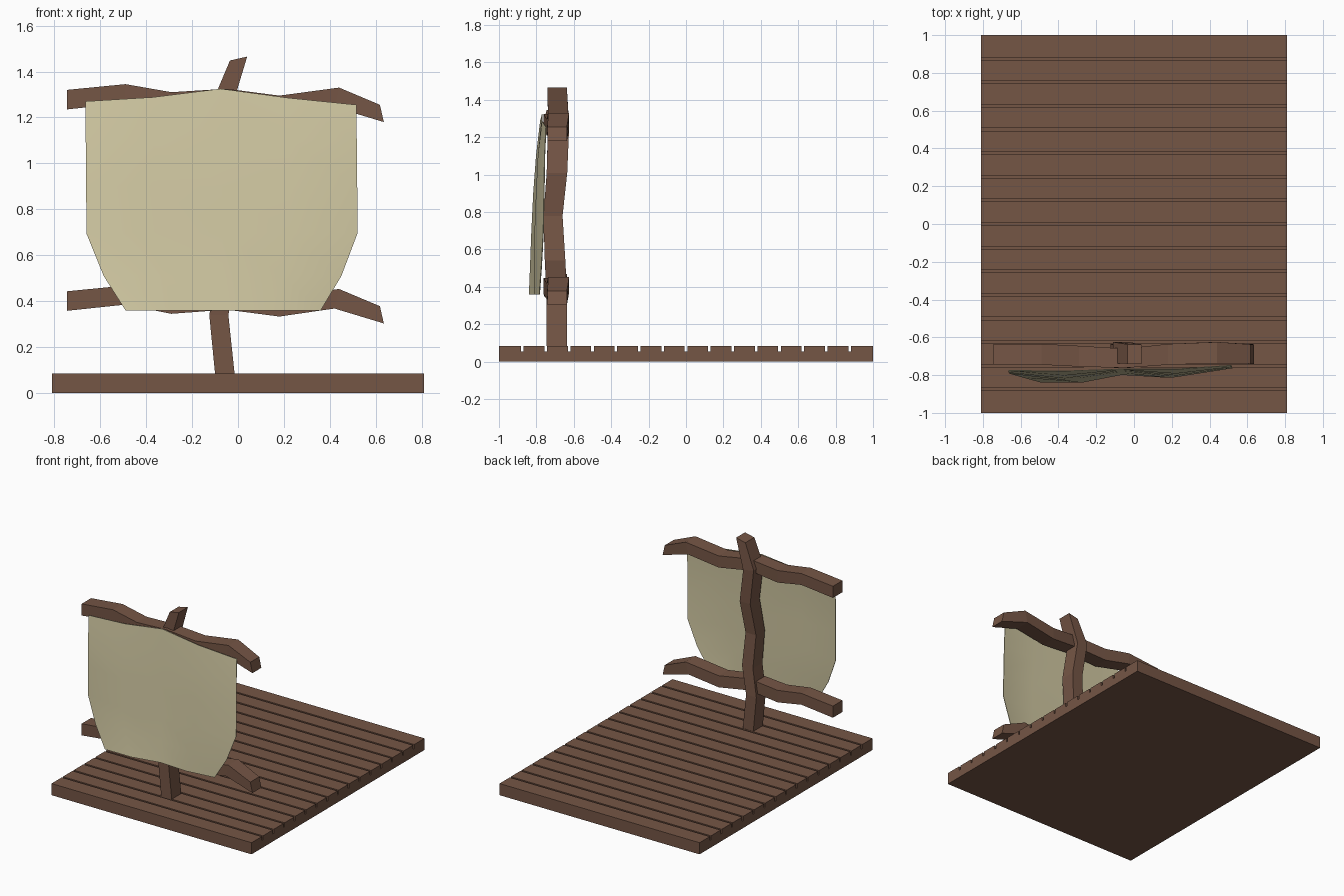
import bpy, bmesh

if "Cube" in bpy.data.objects:
    bpy.data.objects.remove(bpy.data.objects["Cube"])


def material(name, rgb):
    m = bpy.data.materials.new(name)
    m.diffuse_color = (*rgb, 1.0)
    m.use_nodes = True
    m.node_tree.nodes["Principled BSDF"].inputs["Base Color"].default_value = m.diffuse_color
    return m


WOOD = material("brown wood", (0.178, 0.092, 0.060))
CLOTH = material("cream cloth", (0.66, 0.60, 0.375))


def make_object(name, verts, faces, mat):
    mesh = bpy.data.meshes.new(name)
    mesh.from_pydata(verts, [], faces)
    bm = bmesh.new()
    bm.from_mesh(mesh)
    bmesh.ops.recalc_face_normals(bm, faces=bm.faces)
    bm.to_mesh(mesh)
    bm.free()
    mesh.materials.append(mat)
    ob = bpy.data.objects.new(name, mesh)
    bpy.context.collection.objects.link(ob)
    return ob


def loft(name, rings, mat):
    """Closed tube through rings of equal size, capped at both ends."""
    n = len(rings[0])
    verts = [v for r in rings for v in r]
    faces = [(i * n + j, i * n + (j + 1) % n, (i + 1) * n + (j + 1) % n, (i + 1) * n + j)
             for i in range(len(rings) - 1) for j in range(n)]
    last = (len(rings) - 1) * n
    faces += [tuple(range(n)), tuple(range(last, last + n))]
    return make_object(name, verts, faces, mat)


# Deck: planked profile with 15 grooves, extruded across x
TOP, GROOVE, HALF = 0.085, 0.055, 0.007
profile = [(-1, 0), (-1, TOP)]
for k in range(-7, 8):
    y = k * 0.125
    profile += [(y - HALF, TOP), (y - HALF, GROOVE), (y + HALF, GROOVE), (y + HALF, TOP)]
profile += [(1, TOP), (1, 0)]
loft("deck", [[(x, y, z) for y, z in profile] for x in (-0.81, 0.81)], WOOD)

# Crooked beam shared by the mast and both yards:
# (along upper edge, along lower edge, upper height, lower height, front y, back y)
BEAM = [
    (-0.745, -0.745, 1.320, 1.235, -0.745, -0.635),
    (-0.490, -0.490, 1.345, 1.262, -0.745, -0.635),
    (-0.290, -0.290, 1.310, 1.222, -0.755, -0.645),
    (-0.050, -0.050, 1.325, 1.240, -0.762, -0.660),
    (0.180, 0.180, 1.295, 1.210, -0.745, -0.635),
    (0.440, 0.420, 1.330, 1.245, -0.738, -0.625),
    (0.618, 0.635, 1.255, 1.180, -0.740, -0.637),
]


def beam(name, place):
    rings = []
    for tu, tl, hu, hl, yf, yb in BEAM:
        rings.append([place(tu, yf, hu), place(tu, yb, hu),
                      place(tl, yb, hl), place(tl, yf, hl)])
    return loft(name, rings, WOOD)


beam("upper_yard", lambda t, y, h: (t, y, h))
beam("lower_yard", lambda t, y, h: (t, y, h - 0.877))
beam("mast", lambda t, y, h: (1.22 - h, y, t + 0.83))

# Sail: grid between two side edges, (left x, right x, z, y at five columns)
SAIL = [
    (-0.665, 0.515, 1.27, (-0.775, -0.778, -0.768, -0.768, -0.748)),
    (-0.663, 0.517, 1.10, (-0.785, -0.800, -0.770, -0.790, -0.755)),
    (-0.661, 0.519, 0.90, (-0.790, -0.815, -0.775, -0.800, -0.758)),
    (-0.660, 0.520, 0.695, (-0.790, -0.825, -0.780, -0.808, -0.762)),
    (-0.585, 0.450, 0.51, (-0.812, -0.832, -0.787, -0.812, -0.772)),
    (-0.490, 0.360, 0.36, (-0.838, -0.838, -0.797, -0.810, -0.783)),
]
TOP_RISE = (0, 0.018, 0.055, 0.015, -0.015)  # wavy upper hem
verts, faces = [], []
for r, (xl, xr, z, ys) in enumerate(SAIL):
    for c, y in enumerate(ys):
        rise = TOP_RISE[c] if r == 0 else 0
        verts.append((xl + (xr - xl) * c / 4, y, z + rise))
for r in range(len(SAIL) - 1):
    for c in range(4):
        a = r * 5 + c
        faces.append((a, a + 5, a + 6, a + 1))
sail = make_object("sail", verts, faces, CLOTH)
solid = sail.modifiers.new("thickness", 'SOLIDIFY')
solid.thickness = 0.004
solid.offset = 0
bpy.context.view_layer.objects.active = sail
sail.select_set(True)
bpy.ops.object.modifier_apply(modifier="thickness")
bpy.ops.object.shade_smooth_by_angle()
